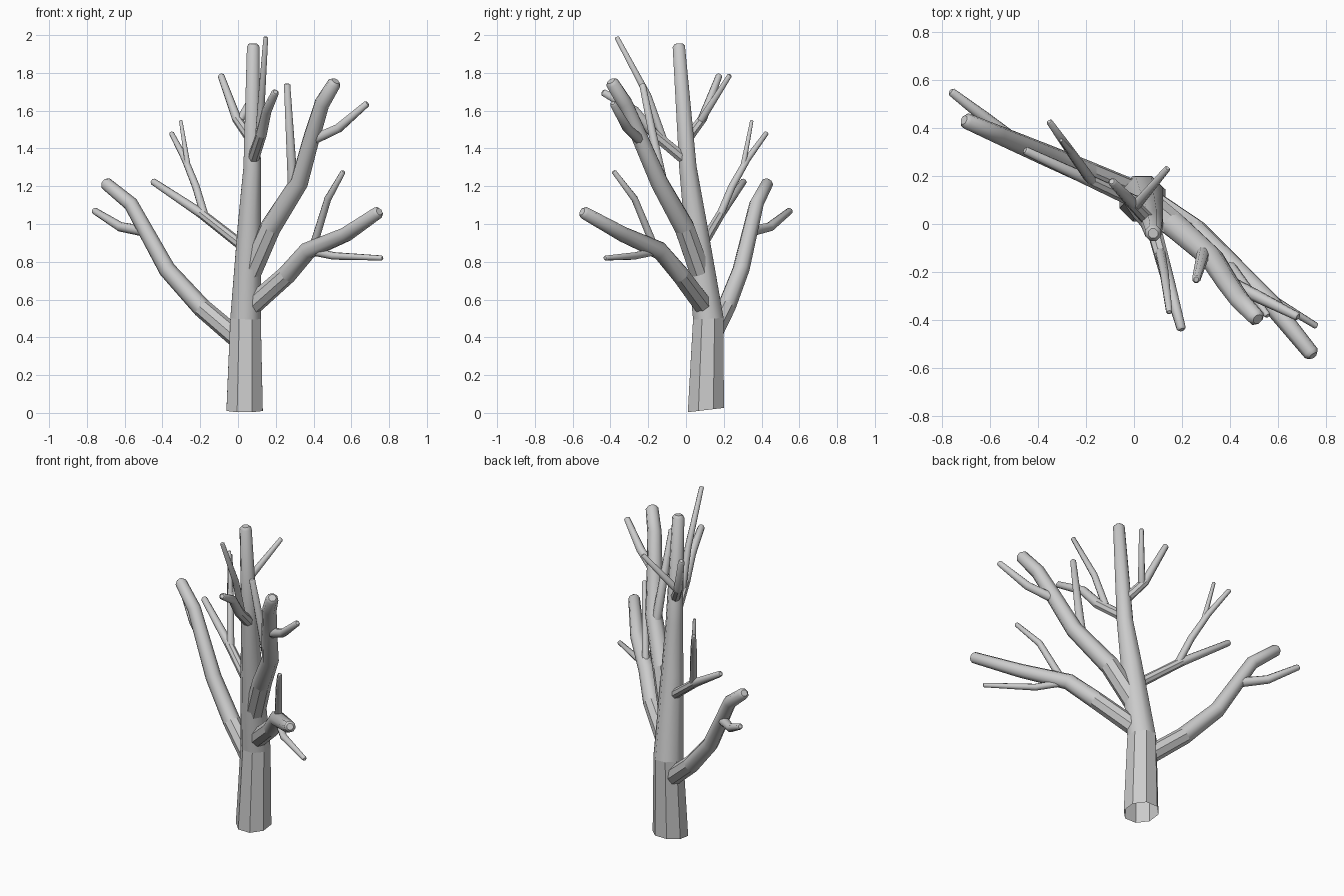
import bpy, bmesh, math
from mathutils import Vector

if "Cube" in bpy.data.objects:
    bpy.data.objects.remove(bpy.data.objects["Cube"])

SIDES = 8
# thickness classes of the limbs
BOUGH, SHOOT, TWIG, THIN = .052, .028, .021, .015
paths = {}


def tube(name, pos, rad, flat_segs=0, open_base=False):
    """Round limb along a path, with a blunt domed tip."""
    paths[name] = pos
    end = pos[-1] + (pos[-1] - pos[-2]).normalized() * rad[-1] * .45
    pos, rad = pos + [end], rad + [rad[-1] * .6]
    bm = bmesh.new()
    rings, side = [], None
    for i, p in enumerate(pos):
        t = (p - pos[i - 1]).normalized() if i else Vector()
        if i < len(pos) - 1:
            t += (pos[i + 1] - p).normalized()
        if open_base and i == 0:
            t = Vector((0, -.12, 1))      # slanted foot
        t.normalize()
        if side is None:
            side = Vector((1, 0, 0)) if abs(t.x) < .8 else Vector((0, 1, 0))
        side = (side - t * side.dot(t)).normalized()
        up = t.cross(side)
        angles = [2 * math.pi * (k + .5) / SIDES for k in range(SIDES)]
        rings.append([bm.verts.new(p + rad[i] * 1.04 * (side * math.cos(a) + up * math.sin(a)))
                      for a in angles])
    for i in range(len(rings) - 1):
        for k in range(SIDES):
            j = (k + 1) % SIDES
            f = bm.faces.new((rings[i][k], rings[i][j], rings[i + 1][j], rings[i + 1][k]))
            f.smooth = i >= flat_segs
    bm.faces.new(rings[-1])
    if not open_base:
        bm.faces.new(rings[0][::-1])
    me = bpy.data.meshes.new(name)
    bm.to_mesh(me)
    bm.free()
    bpy.context.collection.objects.link(bpy.data.objects.new(name, me))


def at_height(parent, z):
    """Point on the parent's centre line at height z."""
    pts = paths[parent]
    for a, b in zip(pts, pts[1:]):
        if a.z <= z <= b.z:
            return a.lerp(b, (z - a.z) / (b.z - a.z))
    return pts[-1].copy()


def limb(name, parent, z, tip, radius, *bends):
    """Grow from the parent at height z to tip; a bend is (fraction, lift, y shift)."""
    start, tip = at_height(parent, z), Vector(tip)
    fr, pos = [0], [start]
    for f, lift, *shift in bends:
        fr.append(f)
        pos.append(start.lerp(tip, f) + Vector((0, sum(shift), lift)))
    fr.append(1)
    pos.append(tip)
    # limbs stay thick and narrow towards the tip
    rad = [radius * (1 - .38 * f ** 1.6) for f in fr]
    tube(name, pos, rad, 1 if name.endswith("branch") else 0)


# trunk, open at the bottom
trunk = [(.035, .105, .015), (.04, .118, .5), (.06, .05, 1), (.075, .01, 1.3), (.08, -.038, 1.94)]
tube("trunk", [Vector(p) for p in trunk], [.1, .084, .063, .048, .034], 1, True)

# low left limb
limb("low_left_branch", "trunk", .36, (-.7, .43, 1.215), BOUGH, (.31, -.07), (.56, -.08), (.82, .045))
limb("low_left_fork", "low_left_branch", .96, (-.76, .55, 1.07), SHOOT, (.5, -.03))

# middle left limb
limb("mid_left_branch", "trunk", .86, (-.45, .305, 1.225), SHOOT, (.5, .015))
limb("mid_left_fork", "mid_left_branch", 1.04, (-.352, .425, 1.48), TWIG, (.27, .04), (.6, .04))
limb("mid_left_twig", "mid_left_fork", 1.3, (-.303, .348, 1.545), THIN)

# low right limb
limb("low_right_branch", "trunk", .54, (.74, -.54, 1.06), BOUGH, (.31, .03, .06), (.47, .075, .055), (.76, .01, .05))
limb("low_right_twig", "low_right_branch", .86, (.76, -.425, .82), TWIG, (.35, -.015, -.03))
limb("low_right_upright_twig", "low_right_branch", .87, (.556, -.38, 1.275), TWIG, (.5, .06))

# high right limb
limb("high_right_branch", "trunk", .7, (.51, -.39, 1.745), BOUGH * 1.1,
     (.27, 0, .03), (.6, -.105, .055), (.74, -.015, .02), (.86, .04))
limb("high_right_fork", "high_right_branch", 1.44, (.68, -.385, 1.635), SHOOT, (.5, -.03))
limb("high_right_twig", "high_right_branch", 1.17, (.26, -.23, 1.735), SHOOT)

# top limbs, front and back
limb("top_front_branch", "trunk", 1.33, (.197, -.435, 1.695), SHOOT * 1.1, (.4, 0), (.63, .04))
limb("top_front_twig", "top_front_branch", 1.43, (.147, -.365, 1.985), TWIG, (.45, 0, .025))
limb("top_back_branch", "trunk", 1.44, (-.09, .175, 1.785), SHOOT, (.5, -.055))
limb("top_back_twig", "top_back_branch", 1.54, (.138, .23, 1.785), TWIG)
